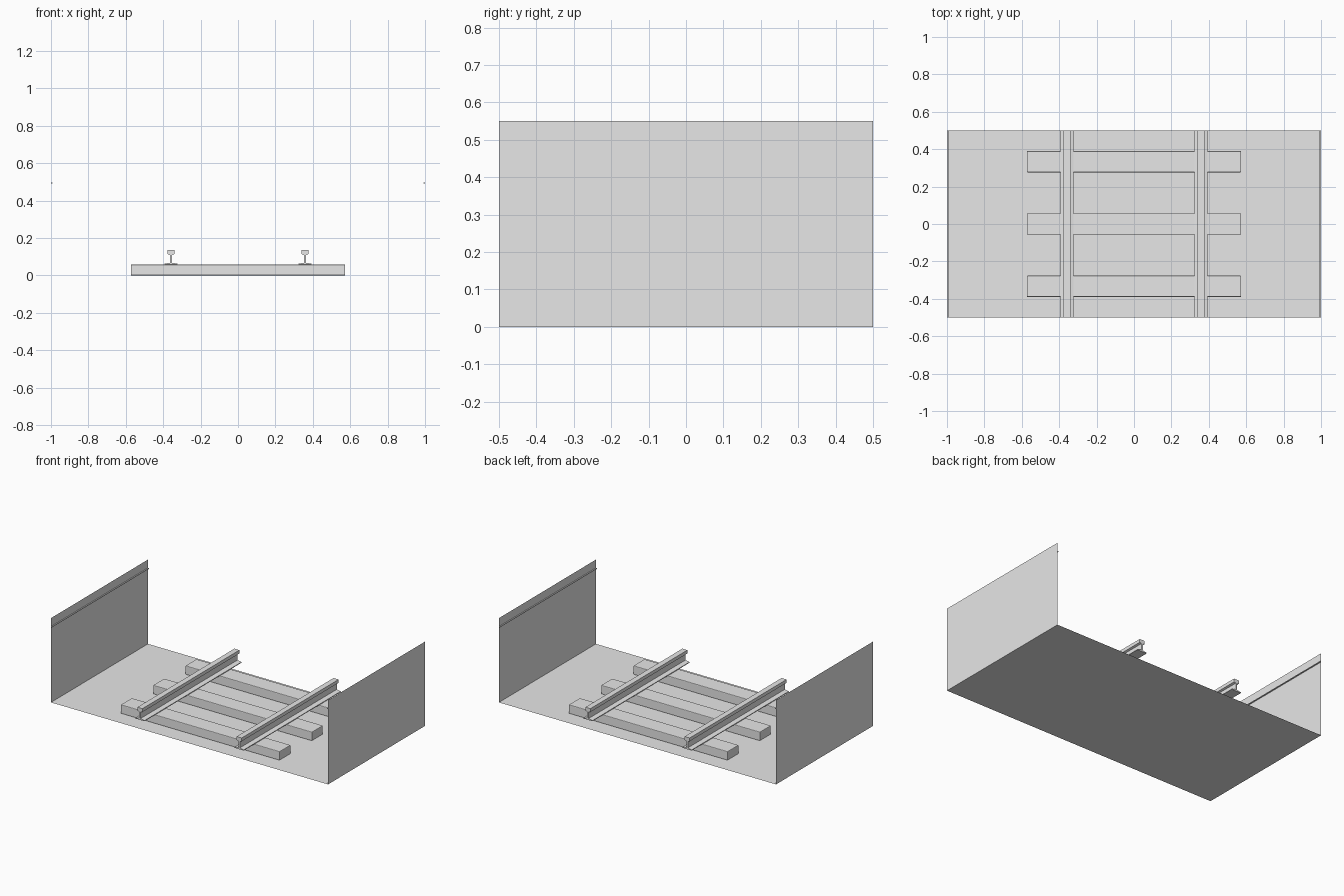
import bpy, bmesh

cube = bpy.data.objects.get("Cube")
if cube:
    bpy.data.objects.remove(cube, do_unlink=True)

grey = bpy.data.materials.new("plain grey")
grey.use_nodes = True
grey.diffuse_color = (0.8, 0.8, 0.8, 1)
grey.node_tree.nodes["Principled BSDF"].inputs["Base Color"].default_value = (0.8, 0.8, 0.8, 1)


def finish(name, bm):
    mesh = bpy.data.meshes.new(name)
    bm.to_mesh(mesh)
    bm.free()
    mesh.materials.append(grey)
    obj = bpy.data.objects.new(name, mesh)
    bpy.context.collection.objects.link(obj)
    return obj


def box(name, center, size):
    bm = bmesh.new()
    bmesh.ops.create_cube(bm, size=1)
    bmesh.ops.scale(bm, vec=size, verts=bm.verts)
    bmesh.ops.translate(bm, vec=center, verts=bm.verts)
    return finish(name, bm)


def sheet(name, corners):
    bm = bmesh.new()
    bm.faces.new([bm.verts.new(c) for c in corners])
    return finish(name, bm)


def extrude_along_y(name, profile, x, y0=-0.5, y1=0.5):
    bm = bmesh.new()
    face = bm.faces.new([bm.verts.new((x + px, y0, pz)) for px, pz in profile])
    result = bmesh.ops.extrude_face_region(bm, geom=[face])
    moved = [v for v in result["geom"] if isinstance(v, bmesh.types.BMVert)]
    bmesh.ops.translate(bm, vec=(0, y1 - y0, 0), verts=moved)
    bmesh.ops.recalc_face_normals(bm, faces=bm.faces)
    return finish(name, bm)


# Ground sheet
sheet("ground", [(-1, -0.5, 0), (1, -0.5, 0), (1, 0.5, 0), (-1, 0.5, 0)])

# Thin side walls, each with a narrow ledge on the inside
for side, label in ((-1, "right"), (1, "left")):
    sheet(label + "_wall", [(side, -0.5 * side, 0), (side, 0.5 * side, 0),
                            (side, 0.5 * side, 0.55), (side, -0.5 * side, 0.55)])
    box(label + "_wall_ledge", (side * 0.996, 0, 0.494), (0.008, 1, 0.004))

# Sleepers with softened edges
for i, y in enumerate((-0.333, 0, 0.333)):
    sleeper = box(f"sleeper_{i + 1}", (0, y, 0.029), (1.146, 0.114, 0.058))
    bevel = sleeper.modifiers.new("edge", "BEVEL")
    bevel.width = 0.004
    bevel.segments = 2

# Rails: foot, web and head in one mirrored profile
half = [(0.034, 0.058), (0.034, 0.063), (0.005, 0.068),
        (0.005, 0.110), (0.018, 0.114), (0.018, 0.136)]
profile = half + [(-px, pz) for px, pz in reversed(half)]
for x, label in ((-0.358, "right"), (0.358, "left")):
    extrude_along_y(label + "_rail", profile, x)
